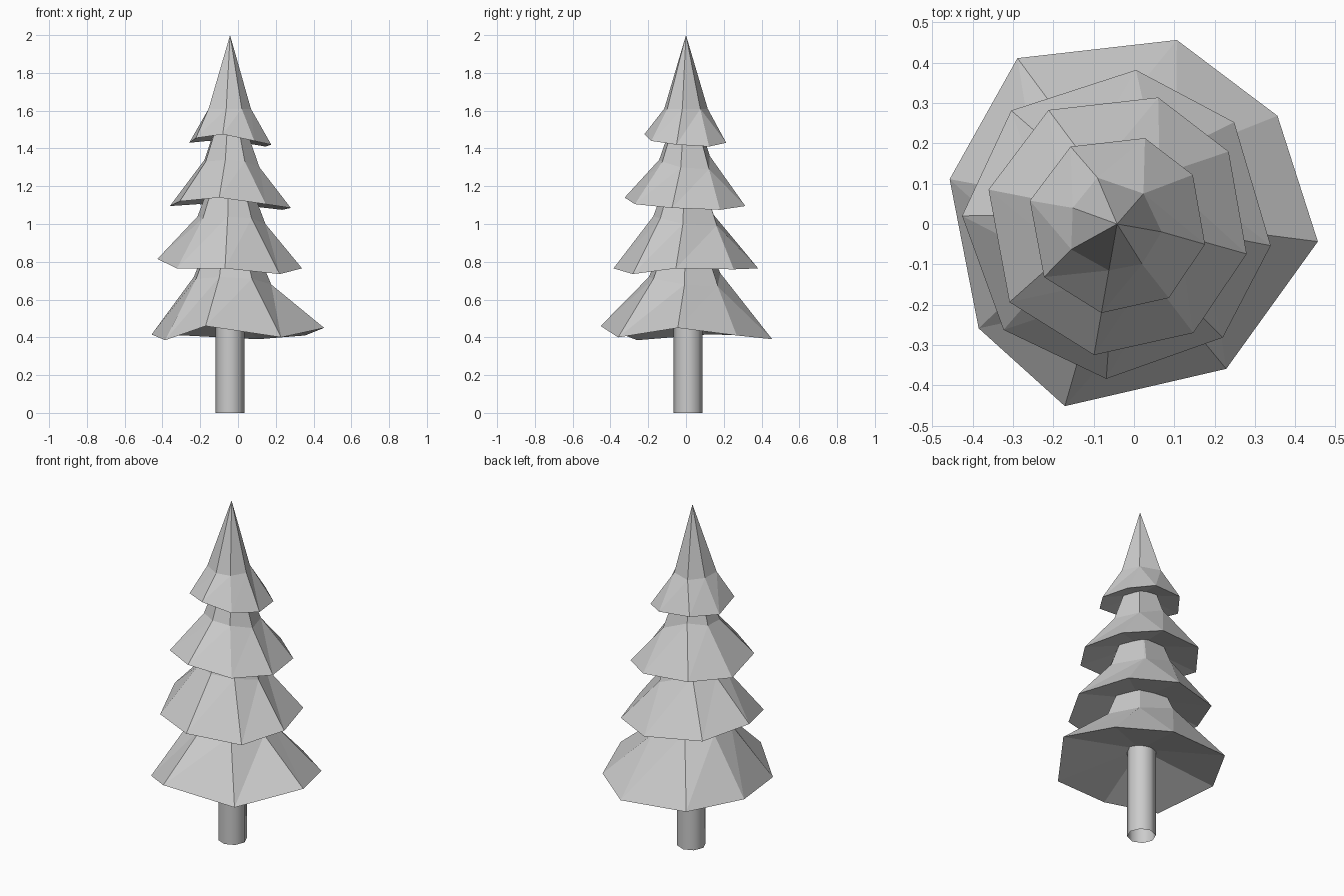
import bpy
import bmesh
from math import radians, cos, sin

default_cube = bpy.data.objects.get("Cube")
if default_cube:
    bpy.data.objects.remove(default_cube, do_unlink=True)

AXIS_X = -0.042
SIDES = 8


def make_material(name, colour):
    material = bpy.data.materials.new(name)
    material.use_nodes = True
    material.diffuse_color = colour
    shader = material.node_tree.nodes["Principled BSDF"]
    shader.inputs["Base Color"].default_value = colour
    return material


def polar(angle, radius, height):
    return (AXIS_X + radius * cos(radians(angle)), radius * sin(radians(angle)), height)


def finish_object(name, mesh_builder, material):
    mesh = bpy.data.meshes.new(name)
    mesh_builder.to_mesh(mesh)
    mesh_builder.free()
    mesh.materials.append(material)
    item = bpy.data.objects.new(name, mesh)
    bpy.context.scene.collection.objects.link(item)
    return item


def raised_shoulder(radius, height):
    """Uneven shoulder points that slide inward as they rise."""
    return [(radius - 0.35 * lift, height + lift) for lift in shoulder_lift]


def make_tier(name, angles, radii, rim_heights, shoulder_points,
              apex_height, hollow_height, material):
    """Flared skirt of branches: uneven rim, narrower shoulder, apex, hollow underside."""
    bm = bmesh.new()
    rim = [bm.verts.new(polar(*point)) for point in zip(angles, radii, rim_heights)]
    shoulder = [bm.verts.new(polar(angle + turn, *point))
                for angle, turn, point in zip(angles, shoulder_turn, shoulder_points)]
    apex = bm.verts.new((AXIS_X, 0, apex_height))
    hollow = bm.verts.new((AXIS_X, 0, hollow_height))
    for i in range(SIDES):
        j = (i + 1) % SIDES
        bm.faces.new((rim[j], rim[i], shoulder[i]))
        bm.faces.new((rim[j], shoulder[i], shoulder[j]))
        bm.faces.new((shoulder[j], shoulder[i], apex))
        bm.faces.new((rim[i], rim[j], hollow))
    # Neighbouring shoulder points that meet become one corner
    bmesh.ops.remove_doubles(bm, verts=bm.verts, dist=0.001)
    bmesh.ops.recalc_face_normals(bm, faces=bm.faces)
    return finish_object(name, bm, material)


grey = make_material("plain grey", (0.6, 0.6, 0.6, 1))

# Rim directions, clockwise from the back right
even_rim = (121, 72, 33, -13, -55, -100, -144, -195)
turned_rim = (133, 83, 41, -8, -47, -94, -137, -183)
wide_rim = (121, 72, 34, -5, -53, -106, -143, -195)
shoulder_turn = (-8, -23, 16, 3, -3, 0, -7, -5)
shoulder_lift = (0.08, 0.01, 0.01, 0.02, 0.05, 0.06, 0.05, 0.06)
rim_sag = (0.01, 0, -0.02, -0.01, 0.01, 0.045, 0.025, 0)

# Four tiers of branches, from the ground up
make_tier("bottom_branches", wide_rim,
          (0.48, 0.48, 0.48, 0.5, 0.45, 0.47, 0.43, 0.43),
          (0.41, 0.39, 0.41, 0.45, 0.4, 0.46, 0.385, 0.415),
          raised_shoulder(0.225, 0.66), 1.2, 0.54, grey)
make_tier("lower_branches", turned_rim, [0.385] * SIDES,
          (0.78, 0.765, 0.76, 0.765, 0.735, 0.765, 0.765, 0.815),
          raised_shoulder(0.195, 0.98), 1.5, 0.85, grey)
make_tier("upper_branches", even_rim, [0.33] * SIDES,
          [1.095 + sag for sag in rim_sag],
          raised_shoulder(0.165, 1.28), 1.75, 1.18, grey)
make_tier("top_branches", even_rim, [0.224] * SIDES,
          [1.43 + sag for sag in rim_sag],
          [(radius, 1.61) for radius in (0.125, 0.1, 0.1, 0.112, 0.117, 0.117, 0.13, 0.117)],
          2, 1.49, grey)

# Trunk: open tube reaching into the lowest tier
bm = bmesh.new()
bmesh.ops.create_cone(bm, cap_ends=False, segments=SIDES, radius1=0.077, radius2=0.077, depth=0.6)
bmesh.ops.translate(bm, verts=bm.verts, vec=(-0.043, 0.011, 0.3))
trunk = finish_object("trunk", bm, grey)
for face in trunk.data.polygons:
    face.use_smooth = True
